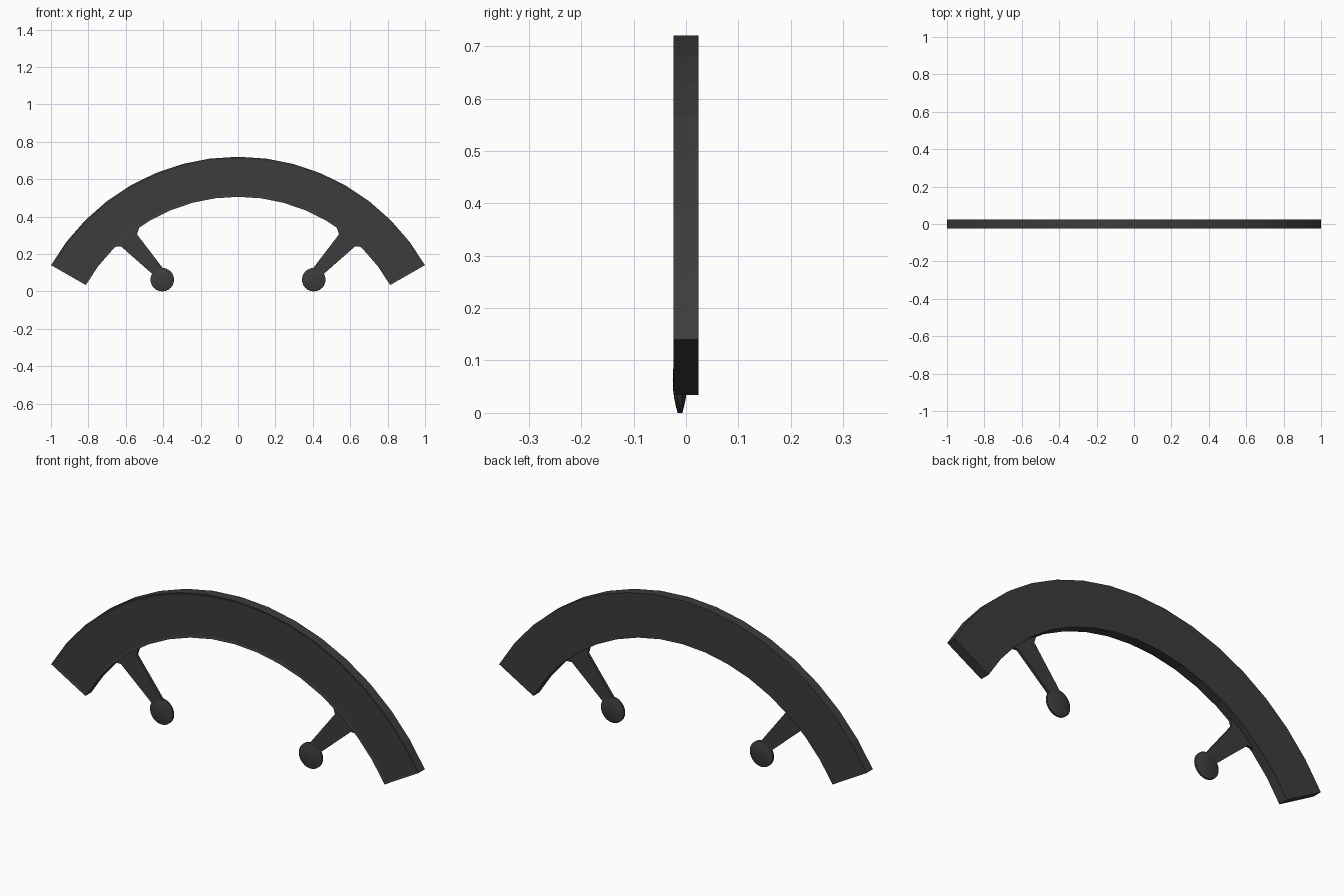
import bpy, bmesh, math

if "Cube" in bpy.data.objects:
    bpy.data.objects.remove(bpy.data.objects["Cube"])

mat = bpy.data.materials.new("dark_grey")
mat.diffuse_color = (0.045, 0.045, 0.045, 1)
mat.use_nodes = True
mat.node_tree.nodes["Principled BSDF"].inputs["Base Color"].default_value = mat.diffuse_color

CZ, R_IN, R_OUT = -0.432, 0.938, 1.152   # arch centre height and radii
HALF = 0.024                             # half depth of the arch


def finish(name, bm):
    bmesh.ops.recalc_face_normals(bm, faces=bm.faces)
    me = bpy.data.meshes.new(name)
    bm.to_mesh(me)
    bm.free()
    me.materials.append(mat)
    ob = bpy.data.objects.new(name, me)
    bpy.context.collection.objects.link(ob)
    return ob


# Arch band: rectangular section swept in 16 flat segments
bm = bmesh.new()
rings = []
for i in range(17):
    a = math.radians(29.8 + (180 - 59.6) * i / 16)
    rings.append([bm.verts.new((r * math.cos(a), y, CZ + r * math.sin(a)))
                  for r, y in ((R_IN, -HALF), (R_OUT, -HALF), (R_OUT, HALF), (R_IN, HALF))])
front = []
for a, b in zip(rings, rings[1:]):
    for k in range(4):
        f = bm.faces.new((a[k], a[(k + 1) % 4], b[(k + 1) % 4], b[k]))
        if k == 0:
            front.append(f)
bm.faces.new(rings[0])
bm.faces.new(rings[-1])
bmesh.ops.recalc_face_normals(bm, faces=bm.faces)
# Shallow recessed panel inside a thin rim on the front
bmesh.ops.inset_region(bm, faces=front, thickness=0.012, depth=0)
for v in {v for f in front for v in f.verts}:
    v.co.y += 0.003
finish("arch_band", bm)

# Arm outline (left side): flared root on the arch, tapering to the knob
ARM = [(-0.69, 0.26), (-0.668, 0.238), (-0.625, 0.24), (-0.46, 0.095), (-0.42, 0.07),
       (-0.39, 0.10), (-0.40, 0.122), (-0.54, 0.305), (-0.53, 0.337), (-0.55, 0.37)]
# Knob half profile: radius and half thickness
KNOB = [(0.063, 0.0045), (0.052, 0.0075), (0.036, 0.011), (0.018, 0.0132)]
YC, KX, KZ, N = -0.0115, 0.405, 0.063, 24

for side, s in (("left", 1), ("right", -1)):
    bm = bmesh.new()
    face = bm.faces.new([bm.verts.new((s * x, YC - 0.0065, z)) for x, z in ARM])
    ext = bmesh.ops.extrude_face_region(bm, geom=[face])
    for v in ext["geom"]:
        if isinstance(v, bmesh.types.BMVert):
            v.co.y = YC + 0.0065
    finish(side + "_arm", bm)

    # Lens-shaped knob, domed on both faces
    bm = bmesh.new()
    prof = [(r, -h) for r, h in reversed(KNOB)] + KNOB
    loops = [[bm.verts.new((-s * KX + r * math.cos(t * math.tau / N), YC + y,
                            KZ + r * math.sin(t * math.tau / N))) for t in range(N)]
             for r, y in prof]
    for a, b in zip(loops, loops[1:]):
        for t in range(N):
            u = (t + 1) % N
            bm.faces.new((a[t], a[u], b[u], b[t]))
    for loop, y in ((loops[0], -0.0138), (loops[-1], 0.0138)):
        tip = bm.verts.new((-s * KX, YC + y, KZ))
        for t in range(N):
            bm.faces.new((loop[t], loop[(t + 1) % N], tip))
    knob = finish(side + "_knob", bm)
    bpy.ops.object.select_all(action='DESELECT')
    knob.select_set(True)
    bpy.context.view_layer.objects.active = knob
    bpy.ops.object.shade_smooth_by_angle(angle=math.radians(40))
